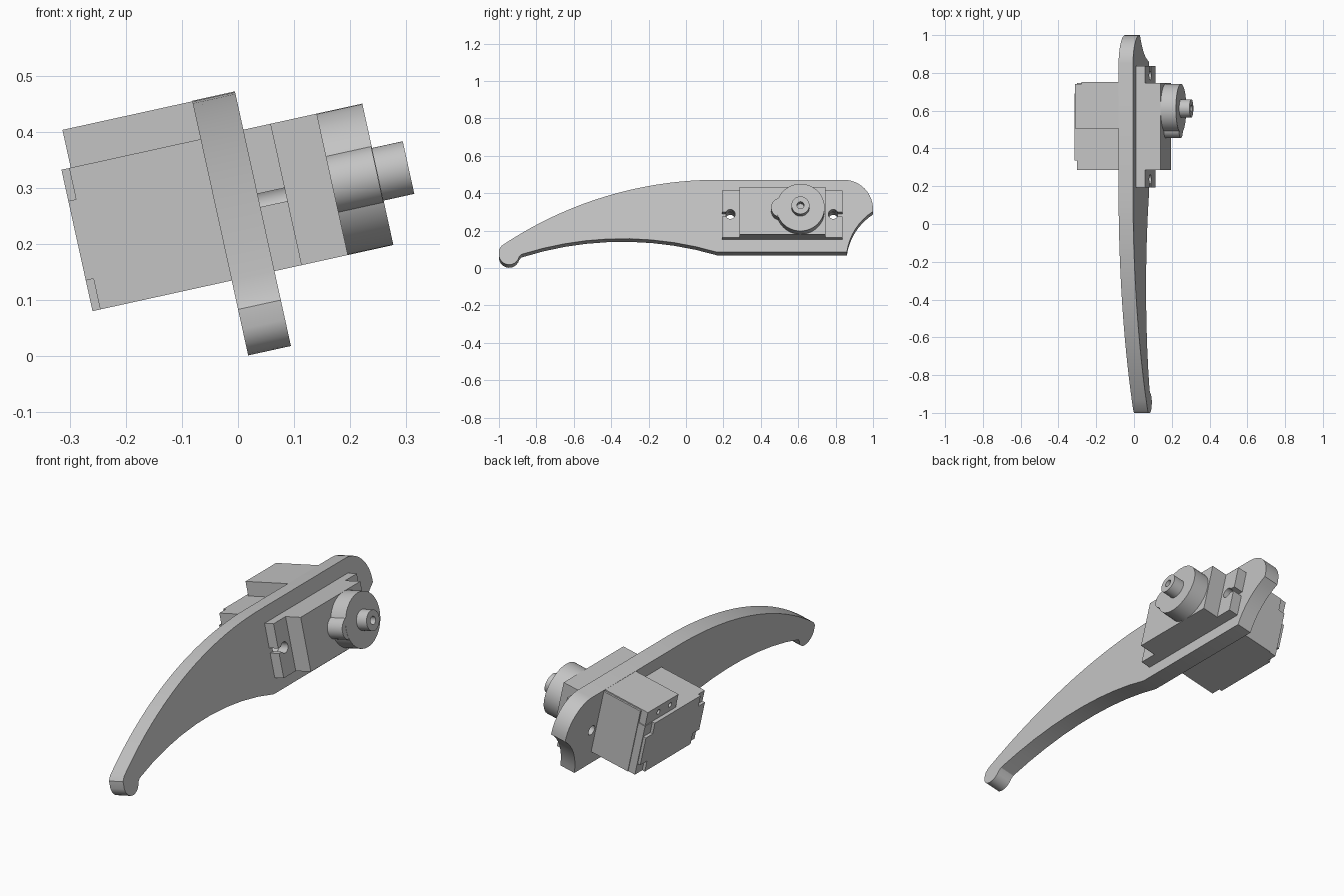
import bpy, bmesh, math
from mathutils import Matrix, Vector

cube = bpy.data.objects.get("Cube")
if cube:
    bpy.data.objects.remove(cube, do_unlink=True)

# Every part is made upright (x = shaft axis), then leaned about the y axis
LEAN = Matrix.Rotation(math.radians(-12.4), 4, 'Y')
AXIS_Y, AXIS_Z = 0.612, 0.263      # shaft position
HOLES = (0.237, 0.787)             # mounting hole positions along y

grey = bpy.data.materials.new("plain grey")
grey.use_nodes = True
grey.diffuse_color = (0.55, 0.55, 0.55, 1)
grey.node_tree.nodes["Principled BSDF"].inputs["Base Color"].default_value = (0.55, 0.55, 0.55, 1)


def finish(name, bm):
    bmesh.ops.recalc_face_normals(bm, faces=bm.faces)
    mesh = bpy.data.meshes.new(name)
    bm.to_mesh(mesh)
    bm.free()
    mesh.materials.append(grey)
    ob = bpy.data.objects.new(name, mesh)
    bpy.context.collection.objects.link(ob)
    return ob


def box(name, x, y, z):
    bm = bmesh.new()
    bmesh.ops.create_cube(bm, size=1)
    for v in bm.verts:
        v.co = [a + (b - a) * (c + 0.5) for (a, b), c in zip((x, y, z), v.co)]
    return finish(name, bm)


def rod(name, x, y, z, radius, sides=48):
    bm = bmesh.new()
    place = Matrix.Translation(((x[0] + x[1]) / 2, y, z)) @ Matrix.Rotation(math.pi / 2, 4, 'Y')
    bmesh.ops.create_cone(bm, cap_ends=True, segments=sides, radius1=radius,
                          radius2=radius, depth=x[1] - x[0], matrix=place)
    return finish(name, bm)


def arc(a, m, b, steps):
    """Points on the circle through a, m and b."""
    a, m, b = (Vector(p) for p in (a, m, b))
    p, q = m - a, b - a
    d = 2 * (p.x * q.y - p.y * q.x)
    c = a + Vector((q.y * p.dot(p) - p.y * q.dot(q), p.x * q.dot(q) - q.x * p.dot(p))) / d
    turn = (a - c).angle_signed(m - c) + (m - c).angle_signed(b - c)
    return [c + Matrix.Rotation(-turn * i / steps, 2) @ (a - c) for i in range(steps + 1)]


def cut(ob, *cutters):
    bpy.context.view_layer.objects.active = ob
    for cutter in cutters:
        mod = ob.modifiers.new("cut", 'BOOLEAN')
        mod.operation, mod.solver, mod.object = 'DIFFERENCE', 'EXACT', cutter
        bpy.ops.object.modifier_apply(modifier=mod.name)
        bpy.data.objects.remove(cutter, do_unlink=True)


# Curved arm plate: outline in y and height, extruded along the shaft axis
outline = arc((-0.985, 0.12), (-0.45, 0.377), (0.15, 0.472), 20)
outline += arc((0.85, 0.472), (0.955, 0.425), (1, 0.32), 10)
outline += arc((1, 0.303), (0.91, 0.215), (0.86, 0.085), 8)
outline += arc((0.165, 0.085), (-0.36, 0.157), (-0.88, 0.073), 9)
outline += arc((-0.892, 0.06), (-0.945, 0.018), (-1, 0.065), 10)
outline += [Vector((-1, 0.1))]
bm = bmesh.new()
face = bm.faces.new([bm.verts.new((0.018, p.x, (p.y - 0.0206) / 0.977)) for p in outline])
side = bmesh.ops.extrude_face_region(bm, geom=[face])["geom"]
bmesh.ops.translate(bm, vec=(0.078, 0, 0), verts=[g for g in side if isinstance(g, bmesh.types.BMVert)])
plate = finish("arm_plate", bm)
cut(plate, *[rod("cutter", (-0.1, 0.2), y, AXIS_Z, 0.024, 24) for y in HOLES])

# Bracket block behind the plate, with two screw holes, and its end wall
block = box("bracket_block", (-0.219, 0.03), (0.505, 0.742), (0.385, 0.461))
cut(block, *[rod("cutter", (-0.3, -0.12), y, 0.427, 0.012, 20) for y in (0.56, 0.65)])
box("bracket_end_wall", (-0.185, 0.03), (0.725, 0.751), (0.134, 0.455))

# Motor body, with a lid notched at its four corners
box("motor_body", (-0.222, 0.23), (0.285, 0.747), (0.134, 0.392))
box("motor_lid_long", (-0.236, -0.22), (0.285, 0.742), (0.19, 0.335))
box("motor_lid_tall", (-0.236, -0.22), (0.335, 0.69), (0.134, 0.392))

# Mounting flange with slotted screw holes at both ends
flange = box("mounting_flange", (0.09, 0.146), (0.192, 0.837), (0.134, 0.392))
cut(flange, *[rod("cutter", (0, 0.2), y, AXIS_Z, 0.026, 24) for y in HOLES],
    *[box("cutter", (0, 0.2), ends, (0.251, 0.275)) for ends in ((0.1, 0.237), (0.787, 0.9))])

# Gear housing, side lobe and bored output shaft
rod("gear_housing", (0.22, 0.313), AXIS_Y, AXIS_Z, 0.129)
rod("gear_lobe", (0.22, 0.312), 0.508, AXIS_Z, 0.053)
shaft = rod("output_shaft", (0.3, 0.369), AXIS_Y, AXIS_Z, 0.048)
cut(shaft, rod("cutter", (0.32, 0.4), AXIS_Y, AXIS_Z, 0.019, 24))

# Lean everything, then smooth the round surfaces
bpy.ops.object.select_all(action='DESELECT')
for ob in bpy.context.collection.objects:
    if ob.type == 'MESH' and grey.name in ob.data.materials:
        ob.data.transform(LEAN)
        ob.select_set(True)
        bpy.context.view_layer.objects.active = ob
bpy.ops.object.shade_smooth_by_angle(angle=math.radians(30))
